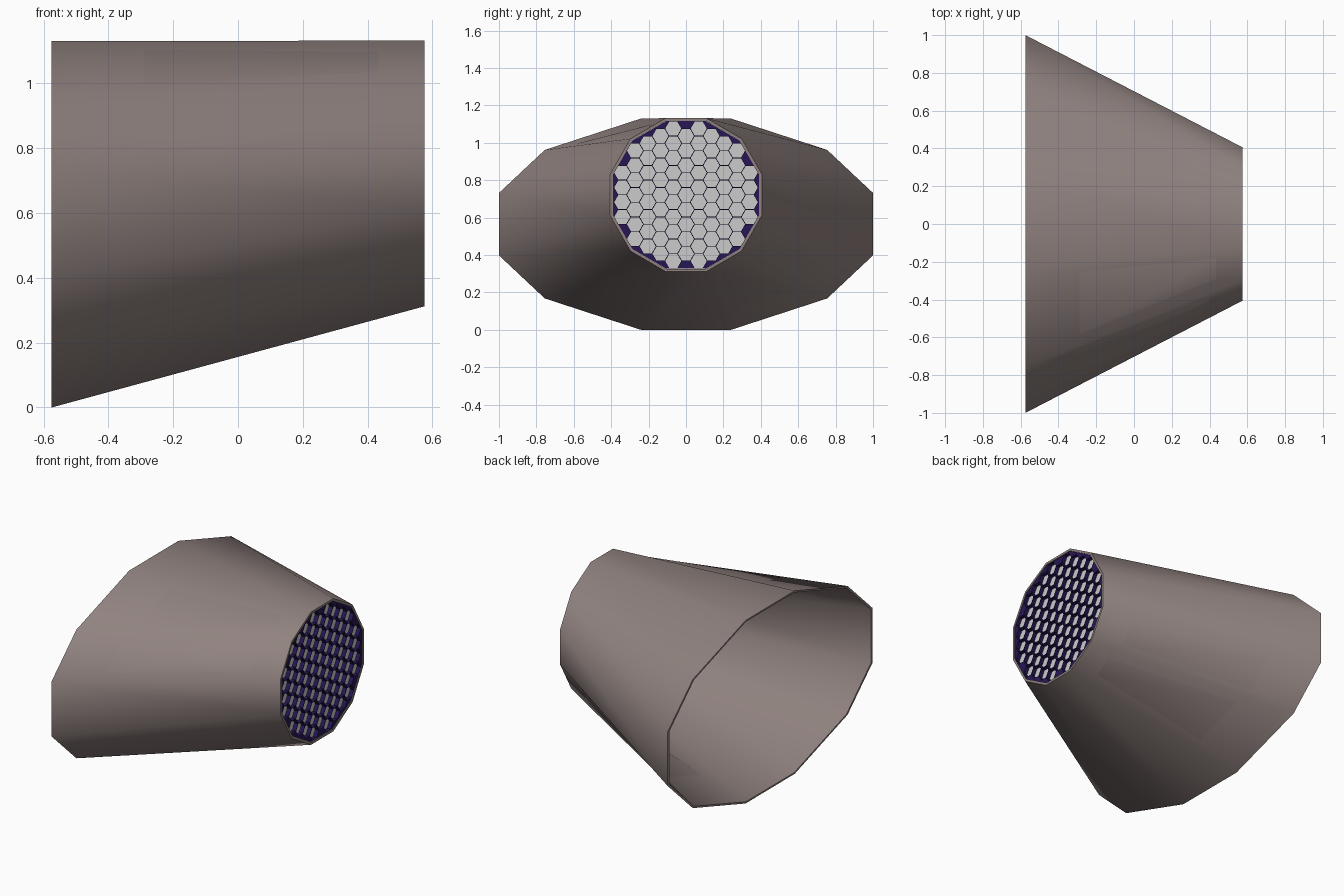
import bpy, bmesh, math

if "Cube" in bpy.data.objects:
    bpy.data.objects.remove(bpy.data.objects["Cube"])

HX = 0.575          # half length along x
CZ = 0.722          # centre height of the small end


def material(name, rgb):
    m = bpy.data.materials.new(name)
    m.diffuse_color = (*rgb, 1)
    m.use_nodes = True
    m.node_tree.nodes["Principled BSDF"].inputs["Base Color"].default_value = m.diffuse_color
    return m


def finish(name, bm, mat=None):
    bmesh.ops.recalc_face_normals(bm, faces=bm.faces)
    me = bpy.data.meshes.new(name)
    bm.to_mesh(me)
    bm.free()
    ob = bpy.data.objects.new(name, me)
    bpy.context.collection.objects.link(ob)
    if mat:
        me.materials.append(mat)
    return ob


def polygon(n, r, cy=0, cz=0, turn=0.0):
    return [(cy + r * math.cos(turn + math.tau * i / n),
             cz + r * math.sin(turn + math.tau * i / n)) for i in range(n)]


def prism(bm, pts, x0, x1):
    f = bm.faces.new([bm.verts.new((x0, y, z)) for y, z in pts])
    ext = bmesh.ops.extrude_face_region(bm, geom=[f])["geom"]
    bmesh.ops.translate(bm, vec=(x1 - x0, 0, 0),
                        verts=[v for v in ext if isinstance(v, bmesh.types.BMVert)])


brown = material("shell_brown", (0.28, 0.225, 0.215))
purple = material("grid_purple", (0.02, 0.008, 0.09))

# Shell: twelve-sided hollow loft, wide at the left and narrow at the right
quarter = [(1.0, 0.167), (0.755, 0.397), (0.24, 0.565)]
wide = quarter + [(-y, z) for y, z in reversed(quarter)]
wide += [(-y, -z) for y, z in wide]
small = polygon(12, 0.42, turn=math.radians(15))


def ring(bm, pts, x, cz, s):
    sz = 0.41 / 0.4057 if pts is small else 1
    return [bm.verts.new((x, y * s, cz + z * s * sz)) for y, z in pts]


bm = bmesh.new()
rings = [ring(bm, wide, -HX, 0.565, 1), ring(bm, small, HX, CZ, 1),
         ring(bm, small, HX, CZ, 0.965), ring(bm, wide, -HX, 0.565, 0.983)]
for k in range(4):
    a, b = rings[k], rings[(k + 1) % 4]
    for i in range(12):
        j = (i + 1) % 12
        bm.faces.new((a[i], a[j], b[j], b[i]))
shell = finish("shell", bm, brown)
bpy.context.view_layer.objects.active = shell
shell.select_set(True)
bpy.ops.object.shade_smooth_by_angle(angle=math.radians(50))

# Honeycomb grid: plate in the small end, pierced by columns of hexagons
bm = bmesh.new()
prism(bm, polygon(12, 0.408, 0, CZ, math.radians(15)), 0.545, 0.57)
grid = finish("honeycomb_grid", bm, purple)

PITCH = 0.0787
R = PITCH / math.sqrt(3)
counts = [9, 10, 9, 8, 7, 4]
bm = bmesh.new()
for col in range(-5, 6):
    n = counts[abs(col)]
    for i in range(n):
        prism(bm, polygon(6, R * 0.95, col * 1.5 * R, CZ + (i - (n - 1) / 2) * PITCH), 0.53, 0.59)
cutter = finish("grid_cutter", bm)
cutter.hide_render = True

mod = grid.modifiers.new("holes", "BOOLEAN")
mod.operation = "DIFFERENCE"
mod.solver = "EXACT"
mod.object = cutter
bpy.context.view_layer.objects.active = grid
bpy.ops.object.modifier_apply(modifier=mod.name)
bpy.data.objects.remove(cutter)

# Pale panel behind the grid
bm = bmesh.new()
prism(bm, polygon(12, 0.408, 0, CZ, math.radians(15)), 0.537, 0.544)
finish("back_panel", bm)
